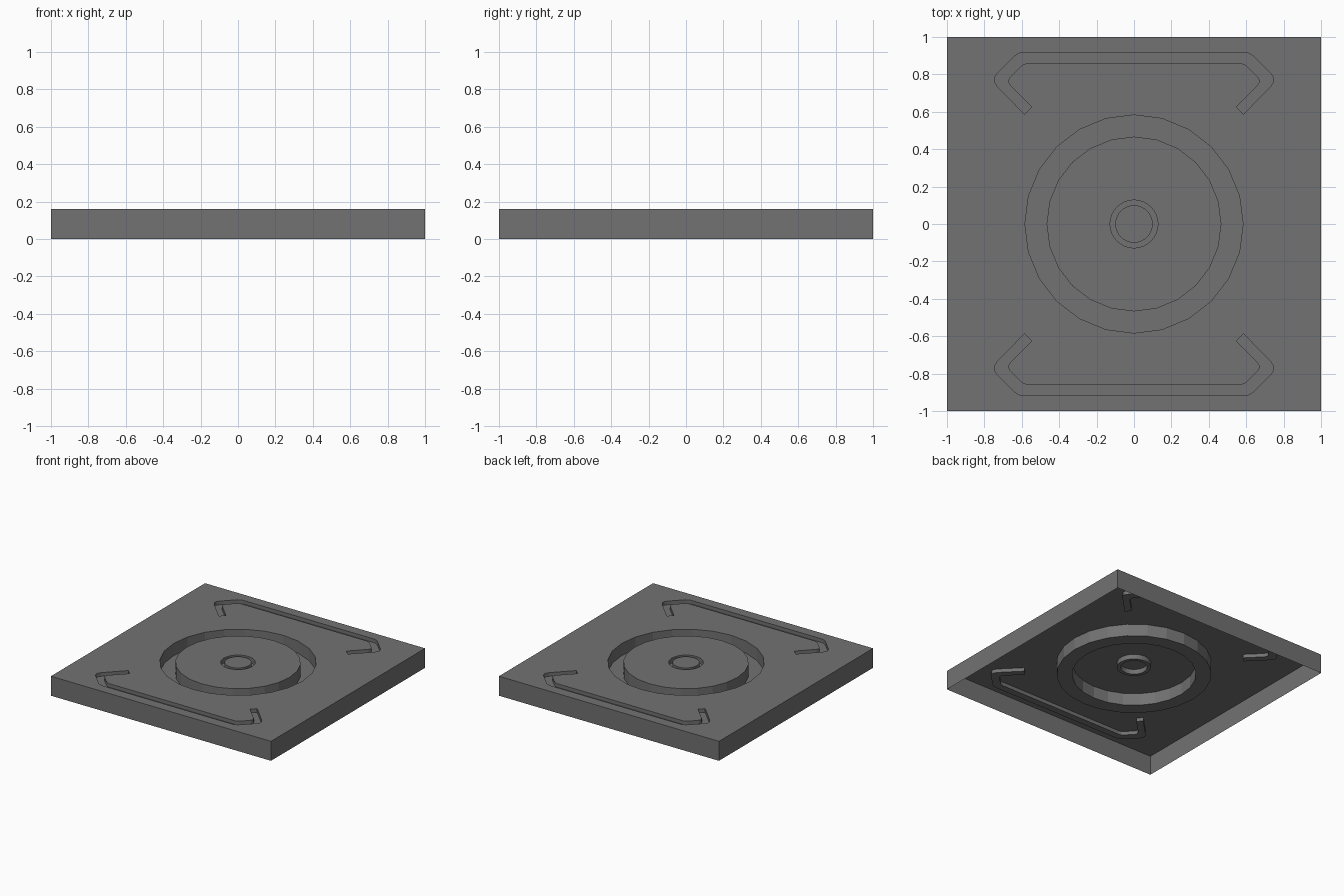
import bpy, bmesh, math

if "Cube" in bpy.data.objects:
    bpy.data.objects.remove(bpy.data.objects["Cube"])

TOP = 0.16          # deck height
RING_Z = 0.06       # floor of the wide ring channel
HUB_Z = 0.12        # floor of the small ring channel
SLOT_Z = 0.13       # floor of the bracket slots


def circle(r, n):
    return [(r * math.sin(2 * math.pi * i / n), r * math.cos(2 * math.pi * i / n))
            for i in range(n)]


def region(bm, loops, z):
    """Flat area bounded by the first loop, with the others as holes."""
    edges = []
    for loop in loops:
        vs = [bm.verts.new((x, y, z)) for x, y in loop]
        edges += [bm.edges.new((vs[i - 1], vs[i])) for i in range(len(vs))]
    bmesh.ops.triangle_fill(bm, edges=edges, use_beauty=True, normal=(0, 0, 1))


def walls(bm, loop, z0, z1):
    """Vertical band following a loop."""
    lo = [bm.verts.new((x, y, z0)) for x, y in loop]
    hi = [bm.verts.new((x, y, z1)) for x, y in loop]
    for i in range(len(loop)):
        bm.faces.new((lo[i - 1], lo[i], hi[i], hi[i - 1]))


def channel(bm, loops, z):
    """Sunken channel: floor plus walls up to the deck."""
    region(bm, loops, z)
    for loop in loops:
        walls(bm, loop, z, TOP)


# Outlines
border = [(-1, -1), (1, -1), (1, 1), (-1, 1)]
ring_out, ring_in = circle(0.583, 24), circle(0.467, 24)
hub_out, hub_in = circle(0.128, 32), circle(0.1, 32)

# Right half of the bracket slot, mirrored into the left half
half = [(0.595, 0.916), (0.617, 0.911), (0.636, 0.899), (0.731, 0.803), (0.744, 0.783),
        (0.746, 0.762), (0.731, 0.735), (0.585, 0.587), (0.547, 0.625), (0.66, 0.738),
        (0.67, 0.755), (0.67, 0.772), (0.66, 0.788), (0.602, 0.845), (0.588, 0.855),
        (0.57, 0.858)]
slot_back = half + [(-x, y) for x, y in reversed(half)]
slot_front = [(x, -y) for x, y in slot_back]

bm = bmesh.new()

# Outer skirt, open underneath
walls(bm, border, 0, TOP)

# Deck surfaces around and between the channels
region(bm, [border, ring_out, slot_back, slot_front], TOP)
region(bm, [ring_in, hub_out], TOP)
region(bm, [hub_in], TOP)

# Sunken channels
channel(bm, [ring_out, ring_in], RING_Z)
channel(bm, [hub_out, hub_in], HUB_Z)
for slot in (slot_back, slot_front):
    channel(bm, [slot], SLOT_Z)

# Weld into one shell with the deck facing up
bmesh.ops.remove_doubles(bm, verts=bm.verts[:], dist=0.0005)
bmesh.ops.recalc_face_normals(bm, faces=bm.faces[:])
deck = max(bm.faces, key=lambda f: f.calc_center_median().z + abs(f.normal.z))
if deck.normal.z < 0:
    bmesh.ops.reverse_faces(bm, faces=bm.faces[:])

mesh = bpy.data.meshes.new("grooved_plate")
bm.to_mesh(mesh)
bm.free()

# Dark grey finish
dark = bpy.data.materials.new("dark_grey")
dark.diffuse_color = (0.168, 0.168, 0.168, 1)
dark.use_nodes = True
dark.node_tree.nodes["Principled BSDF"].inputs["Base Color"].default_value = dark.diffuse_color
mesh.materials.append(dark)
bpy.context.collection.objects.link(bpy.data.objects.new("grooved_plate", mesh))
